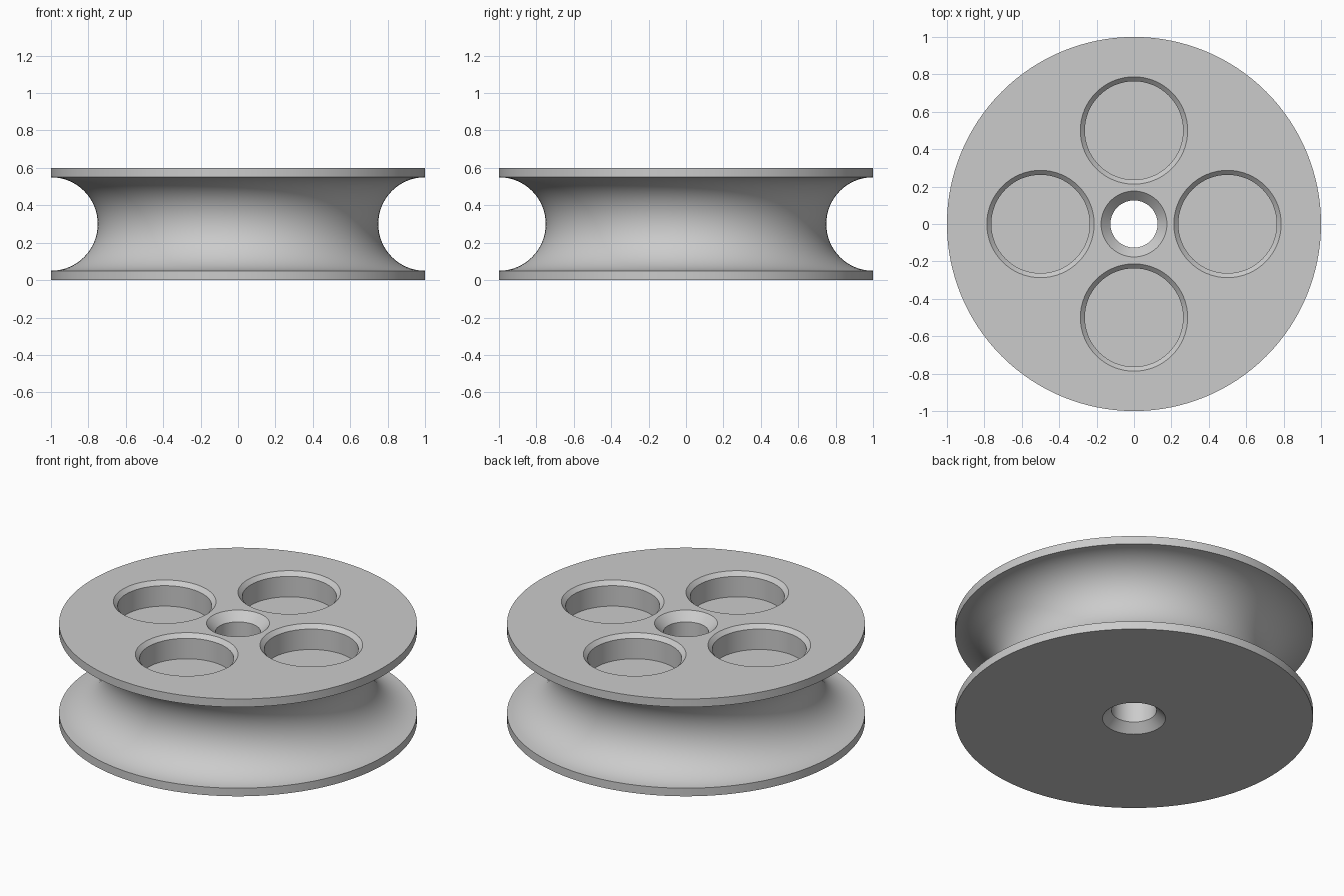
import bpy
import bmesh
from math import sin, cos, pi, radians
from mathutils import Matrix, Vector

cube = bpy.data.objects.get("Cube")
if cube:
    bpy.data.objects.remove(cube, do_unlink=True)

grey = bpy.data.materials.new("light_grey")
grey.use_nodes = True
colour = (0.6, 0.6, 0.6, 1)
grey.diffuse_color = colour
grey.node_tree.nodes["Principled BSDF"].inputs["Base Color"].default_value = colour


def lathe(name, profile, steps):
    """Revolve a closed (radius, height) profile around the z axis."""
    bm = bmesh.new()
    verts = [bm.verts.new((r, 0, z)) for r, z in profile]
    edges = [bm.edges.new((a, b)) for a, b in zip(verts, verts[1:] + verts[:1])]
    bmesh.ops.spin(bm, geom=verts + edges, cent=(0, 0, 0), axis=(0, 0, 1),
                   angle=2 * pi, steps=steps, use_duplicate=False)
    bmesh.ops.remove_doubles(bm, verts=bm.verts, dist=1e-5)
    bmesh.ops.recalc_face_normals(bm, faces=bm.faces)
    mesh = bpy.data.meshes.new(name)
    bm.to_mesh(mesh)
    bm.free()
    obj = bpy.data.objects.new(name, mesh)
    bpy.context.collection.objects.link(obj)
    mesh.materials.append(grey)
    return obj


HEIGHT, RIM, GROOVE = 0.6, 0.05, 0.25
BORE, BORE_CHAMFER = 0.126, 0.05
POCKET, POCKET_CHAMFER, POCKET_DEPTH = 0.263, 0.024, 0.15

# Wheel body: chamfered bore, flat rims and a half-round rope groove
N = 32
groove = [(1 - GROOVE * sin(pi * i / N), HEIGHT / 2 - GROOVE * cos(pi * i / N))
          for i in range(N + 1)]
profile = [(BORE, BORE_CHAMFER), (BORE + BORE_CHAMFER, 0), (1, 0)] + groove + [
    (1, HEIGHT), (BORE + BORE_CHAMFER, HEIGHT), (BORE, HEIGHT - BORE_CHAMFER)]
wheel = lathe("pulley_wheel", profile, 128)

# Four round pockets with chamfered mouths, cut into the top face
over = 0.05
floor = HEIGHT - POCKET_DEPTH
pocket_profile = [(0, floor), (POCKET, floor), (POCKET, HEIGHT - POCKET_CHAMFER),
                  (POCKET + POCKET_CHAMFER + over, HEIGHT + over), (0, HEIGHT + over)]
bpy.context.view_layer.objects.active = wheel
for i in range(4):
    cutter = lathe("pocket_cutter", pocket_profile, 64)
    cutter.data.transform(Matrix.Translation(
        Vector((0.5 * cos(i * pi / 2), 0.5 * sin(i * pi / 2), 0))))
    cutter.hide_render = True
    cut = wheel.modifiers.new("pocket", 'BOOLEAN')
    cut.operation = 'DIFFERENCE'
    cut.solver = 'EXACT'
    cut.object = cutter
    bpy.ops.object.modifier_apply(modifier=cut.name)
    bpy.data.objects.remove(cutter, do_unlink=True)

# Smooth round surfaces, crisp edges
bpy.ops.object.select_all(action='DESELECT')
wheel.select_set(True)
bpy.ops.object.shade_smooth_by_angle(angle=radians(30))
